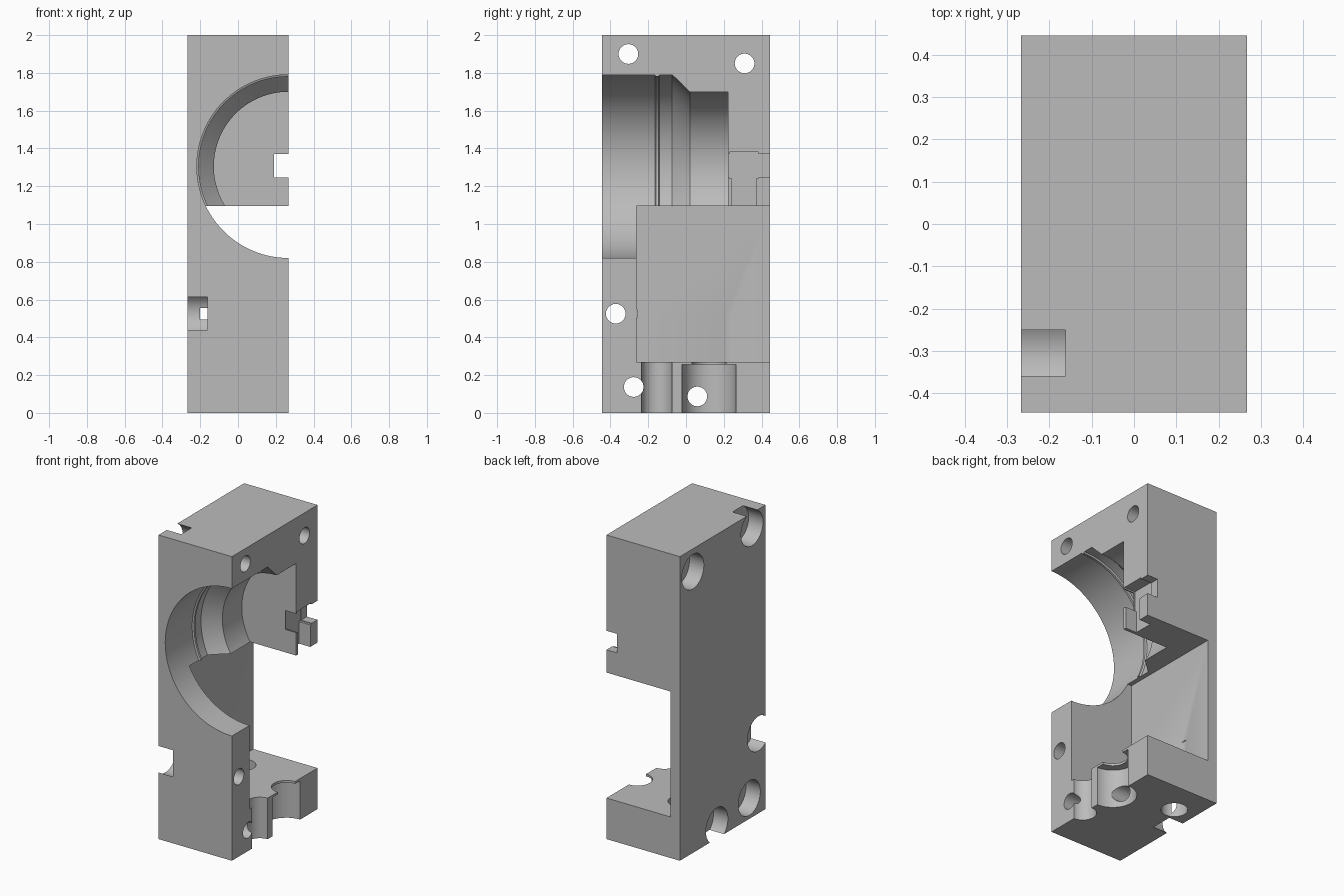
import bpy, bmesh, math
from mathutils import Matrix, Vector

if "Cube" in bpy.data.objects:
    bpy.data.objects.remove(bpy.data.objects["Cube"], do_unlink=True)

LEFT, RIGHT = -0.267, 0.267       # block limits in x
FRONT, BACK = -0.445, 0.445       # block limits in y
OVER = 0.1                        # overshoot of the cutters

grey = bpy.data.materials.new("light grey")
grey.use_nodes = True
grey.diffuse_color = (0.5, 0.5, 0.5, 1)
grey.node_tree.nodes["Principled BSDF"].inputs["Base Color"].default_value = (0.5, 0.5, 0.5, 1)


def add_object(name, bm):
    bmesh.ops.recalc_face_normals(bm, faces=bm.faces)
    mesh = bpy.data.meshes.new(name)
    bm.to_mesh(mesh)
    bm.free()
    mesh.materials.append(grey)
    obj = bpy.data.objects.new(name, mesh)
    bpy.context.collection.objects.link(obj)
    return obj


def box(name, low, high):
    bm = bmesh.new()
    bmesh.ops.create_cube(bm, size=1)
    low, high = Vector(low), Vector(high)
    for v in bm.verts:
        v.co = Vector(c * s for c, s in zip(v.co, high - low)) + (low + high) / 2
    return add_object(name, bm)


def cylinder(name, start, end, radius, sides=48):
    start, end = Vector(start), Vector(end)
    axis = end - start
    turn = axis.to_track_quat('Z', 'Y').to_matrix().to_4x4()
    bm = bmesh.new()
    bmesh.ops.create_cone(bm, cap_ends=True, segments=sides, radius1=radius, radius2=radius,
                          depth=axis.length, matrix=Matrix.Translation((start + end) / 2) @ turn)
    return add_object(name, bm)


def turned(name, profile, x, z, sides=128):
    """Solid of revolution about a line along y; profile holds (y, radius)."""
    bm = bmesh.new()
    rings = []
    for y, r in profile:
        rings.append([bm.verts.new((x + r * math.cos(2 * math.pi * i / sides), y,
                                    z + r * math.sin(2 * math.pi * i / sides)))
                      for i in range(sides)])
    for a, b in zip(rings, rings[1:]):
        for i in range(sides):
            j = (i + 1) % sides
            bm.faces.new((a[i], a[j], b[j], b[i]))
    bm.faces.new(rings[0])
    bm.faces.new(rings[-1])
    return add_object(name, bm)


block = box("housing_half", (LEFT, FRONT, 0), (RIGHT, BACK, 2))
cutters = []

# Stepped bore with a retaining ridge and a conical shoulder
cutters.append(turned("bore", [(FRONT - OVER, 0.485), (-0.165, 0.485), (-0.16, 0.475),
                               (-0.145, 0.475), (-0.14, 0.485), (-0.073, 0.485),
                               (0.02, 0.395), (0.222, 0.395)], RIGHT, 1.305))

# Large pocket, open to the back and to the parting face
cutters.append(box("pocket", (-0.2, -0.262, 0.27), (RIGHT + OVER, BACK + OVER, 1.095)))

# Through slot and captive recess in the back wall
cutters.append(box("wall_slot", (0.19, 0.15, 1.245), (RIGHT + OVER, BACK + OVER, 1.37)))
cutters.append(box("recess_upper", (0.185, 0.23, 1.24), (RIGHT + OVER, 0.385, 1.38)))
cutters.append(box("recess_lower", (0.185, 0.243, 1.05), (RIGHT + OVER, 0.37, 1.25)))

# Screw holes with counterbores from the outer side
for y, z in [(-0.305, 1.9), (0.31, 1.85), (-0.372, 0.525), (-0.277, 0.137), (0.06, 0.087)]:
    cutters.append(cylinder("screw_hole", (LEFT - OVER, y, z), (RIGHT + OVER, y, z), 0.052))
    cutters.append(cylinder("counterbore", (LEFT - OVER, y, z), (-0.162, y, z), 0.114))

# Vertical holes through the floor: x, y, radius, top
for x, y, r, top in [(RIGHT, -0.155, 0.081, 0.35), (RIGHT, 0.122, 0.143, 0.255),
                     (RIGHT, 0.122, 0.09, 0.35), (-0.124, 0.225, 0.08, 0.5)]:
    cutters.append(cylinder("floor_hole", (x, y, -OVER), (x, y, top), r))

# Cut everything out of the block
for cutter in cutters:
    cutter.hide_render = True
    mod = block.modifiers.new(cutter.name, 'BOOLEAN')
    mod.operation = 'DIFFERENCE'
    mod.solver = 'EXACT'
    mod.object = cutter
bpy.context.view_layer.update()
cut_mesh = bpy.data.meshes.new_from_object(
    block.evaluated_get(bpy.context.evaluated_depsgraph_get()))
block.modifiers.clear()
block.data = cut_mesh
for cutter in cutters:
    bpy.data.objects.remove(cutter, do_unlink=True)
cut_mesh.materials.clear()
cut_mesh.materials.append(grey)
for face in cut_mesh.polygons:
    face.material_index = 0

# Smooth curved walls, sharp edges kept
bpy.ops.object.select_all(action='DESELECT')
block.select_set(True)
bpy.context.view_layer.objects.active = block
bpy.ops.object.shade_smooth_by_angle(angle=math.radians(25))
